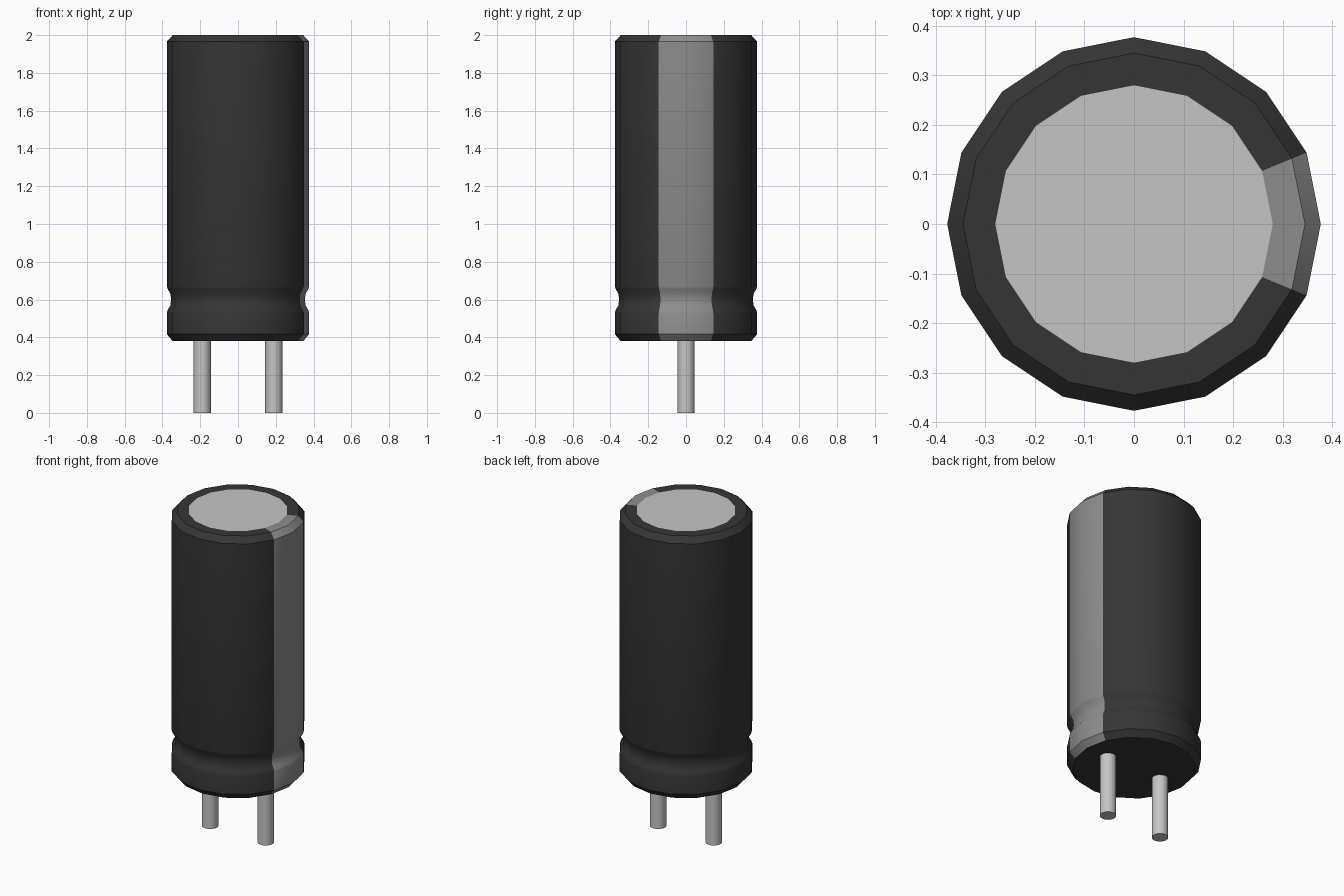
import bpy, bmesh, math

cube = bpy.data.objects.get("Cube")
if cube:
    bpy.data.objects.remove(cube, do_unlink=True)


def make_material(name, value, metallic=0.0):
    mat = bpy.data.materials.new(name)
    mat.use_nodes = True
    color = (value, value, value, 1.0)
    mat.diffuse_color = color
    mat.node_tree.nodes["Principled BSDF"].inputs["Base Color"].default_value = color
    return mat


black = make_material("black_sleeve", 0.036)
grey = make_material("grey_stripe", 0.27)
metal = make_material("bare_metal", 0.56)


def lathe(name, profile, sides, materials, center_x=0.0, rule=None):
    """Spin a (radius, z) profile about z, cap both ends, colour faces by rule."""
    bm = bmesh.new()
    rings = [[bm.verts.new((r * math.cos(2 * math.pi * i / sides),
                            r * math.sin(2 * math.pi * i / sides), z))
              for i in range(sides)] for r, z in profile]
    for low, high in zip(rings, rings[1:]):
        for i in range(sides):
            j = (i + 1) % sides
            bm.faces.new((low[i], low[j], high[j], high[i]))
    bm.faces.new(rings[0][::-1])
    bm.faces.new(rings[-1])
    bm.normal_update()
    if rule:
        for face in bm.faces:
            face.material_index = rule(face)
    mesh = bpy.data.meshes.new(name)
    bm.to_mesh(mesh)
    bm.free()
    for mat in materials:
        mesh.materials.append(mat)
    obj = bpy.data.objects.new(name, mesh)
    obj.location.x = center_x
    bpy.context.collection.objects.link(obj)
    bpy.ops.object.select_all(action='DESELECT')
    obj.select_set(True)
    bpy.context.view_layer.objects.active = obj
    bpy.ops.object.shade_smooth_by_angle(angle=math.radians(35))
    return obj


# Can with bevelled rims, a crimp groove near the base and a flat metal top
can_profile = [(0.345, 0.38), (0.377, 0.417), (0.377, 0.53), (0.372, 0.545),
               (0.357, 0.57), (0.355, 0.60), (0.357, 0.63), (0.372, 0.655),
               (0.377, 0.67), (0.377, 1.965), (0.345, 2.0), (0.28, 2.0)]


def can_color(face):
    c = face.calc_center_median()
    if len(face.verts) > 4:                       # end caps
        return 2 if c.z > 1 else 0
    # stripe covers the two facets on the +x side
    return 1 if abs(math.atan2(c.y, c.x)) < math.radians(22.5) else 0


lathe("capacitor_can", can_profile, 16, [black, grey, metal], rule=can_color)

# Two wire leads under the can
for side, x in (("left", 0.19), ("right", -0.19)):
    lathe(side + "_lead", [(0.046, 0.0), (0.046, 0.39)], 16, [metal], center_x=x)
